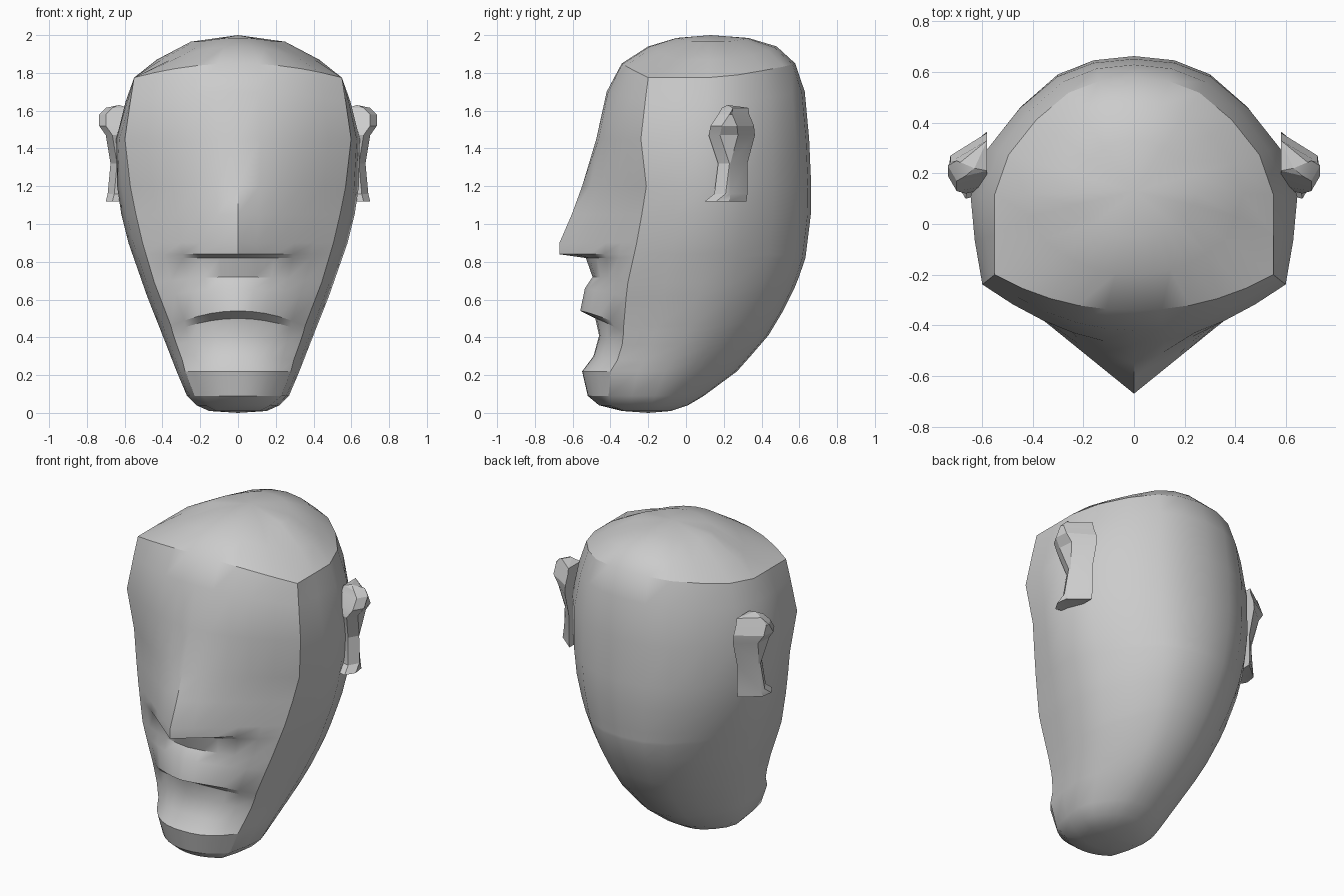
import bpy, bmesh, math

if "Cube" in bpy.data.objects:
    bpy.data.objects.remove(bpy.data.objects["Cube"])


def curve(points, z):
    """Piecewise-linear lookup: points are (z, value, ...) sorted upward."""
    if z <= points[0][0]:
        return points[0][1:]
    for a, b in zip(points, points[1:]):
        if z <= b[0]:
            f = (z - a[0]) / (b[0] - a[0])
            return [u + (v - u) * f for u, v in zip(a[1:], b[1:])]
    return points[-1][1:]


def loft(name, rings, bottom, top, angle):
    """Skin closed rings and close both ends with a fan to a point."""
    bm = bmesh.new()
    rows = [[bm.verts.new(p) for p in r] for r in rings]
    n = len(rows[0])
    for a, b in zip(rows, rows[1:]):
        for i in range(n):
            j = (i + 1) % n
            bm.faces.new((a[i], a[j], b[j], b[i]))
    for row, tip in ((rows[0], bottom), (rows[-1], top)):
        v = bm.verts.new(tip)
        for i in range(n):
            bm.faces.new((row[i], row[(i + 1) % n], v))
    bmesh.ops.recalc_face_normals(bm, faces=bm.faces)
    me = bpy.data.meshes.new(name)
    bm.to_mesh(me)
    bm.free()
    ob = bpy.data.objects.new(name, me)
    bpy.context.collection.objects.link(ob)
    bpy.ops.object.select_all(action='DESELECT')
    ob.select_set(True)
    bpy.context.view_layer.objects.active = ob
    bpy.ops.object.shade_smooth_by_angle(angle=math.radians(angle))
    return ob


# Front profile of the face on the centre line (z, y); one ring per point
FRONT = [(.01, -.34), (.04, -.46), (.09, -.52), (.22, -.55), (.3, -.49),
         (.41, -.46), (.5, -.48), (.54, -.56), (.66, -.535), (.72, -.495),
         (.82, -.53), (.84, -.67), (.9, -.67), (1.05, -.605), (1.2, -.55),
         (1.45, -.475), (1.7, -.42), (1.85, -.34), (1.94, -.2), (1.985, -.05)]
# Back of the skull on the centre line (z, y)
BACK = [(.01, -.08), (.05, .04), (.22, .27), (.4, .43), (.6, .55), (.8, .63),
        (1.1, .667), (1.4, .655), (1.65, .64), (1.83, .6), (1.94, .48), (1.985, .33)]
# Half width of the head (z, x) and depth at which it occurs (z, y)
WIDTH = [(0, .13), (.04, .22), (.09, .27), (.22, .325), (.4, .395), (.6, .475),
         (.9, .58), (1.1, .63), (1.35, .655), (1.5, .64), (1.62, .605),
         (1.775, .55), (1.87, .43), (1.965, .25)]
WIDEST = [(0, -.2), (.2, -.12), (.4, -.03), (.7, .08), (1, .1), (2, .12)]
# Crease where the face mask meets the side of the head (z, x, y)
CREASE = [(0, .09, -.3), (.04, .17, -.4), (.09, .23, -.41), (.22, .28, -.4),
          (.3, .3, -.35), (.4, .34, -.33), (.48, .36, -.33), (.68, .44, -.31),
          (.95, .52, -.25), (1.2, .57, -.21), (1.46, .6, -.24), (1.775, .55, -.2),
          (1.87, .36, -.06), (1.965, .2, .03)]
# Roundness of the face section, and how far each ring sinks at the sides
ROUND = [(0, 2), (.22, 2.6), (.41, 2), (.54, 1.6), (.82, 1.6), (.84, 1), (.9, 1),
         (1.2, 1.3), (1.45, 1.8), (1.85, 2.2)]
DROP = [(.22, 0), (.41, .05), (.54, .08), (.72, .03), (.82, 0), (1.45, 0),
        (1.7, .05), (1.85, .075), (1.94, .07), (1.985, .02)]

# Head
rings = []
for z, yf in FRONT:
    drop = curve(DROP, z)[0]
    w = curve(WIDTH, z - drop)[0]
    xc, yc = curve(CREASE, z - drop)
    ym, yb, p = curve(WIDEST, z)[0], curve(BACK, z)[0], curve(ROUND, z)[0]
    half = [(xc * t, yc + (yf - yc) * (1 - t ** p)) for t in (0, .2, .4, .6, .8, 1)]
    half.append(((xc + w) / 2 + (w - xc) * .15, (yc + ym) / 2))
    half.append((w, ym))
    half += [(w * u, ym + (yb - ym) * v)
             for u, v in ((.9, .34), (.7, .64), (.47, .87), (.25, .97), (0, 1))]
    half = [(x, y, z - drop * min(1, x / xc) ** 2) for x, y in half]
    rings.append(half + [(-x, y, h) for x, y, h in half[-2:0:-1]])
loft("head", rings, (0, -.2, 0), (0, .13, 2), 30)

# Ears: (z, front y, back y, outer x)
EAR = [(1.12, .1, .23, .7), (1.16, .15, .235, .69), (1.32, .17, .235, .675),
       (1.47, .12, .275, .7), (1.52, .13, .27, .735), (1.58, .17, .245, .735),
       (1.615, .19, .24, .7)]
for side, name in ((1, "right_ear"), (-1, "left_ear")):
    rings = [[(side * .58, f + .02, z), (side * (x - .035), f, z), (side * x, f + .06, z),
              (side * (x - .01), b, z), (side * .58, b + .09, z)] for z, f, b, x in EAR]
    loft(name, rings, (side * .65, .19, 1.13), (side * .63, .22, 1.63), 25)
